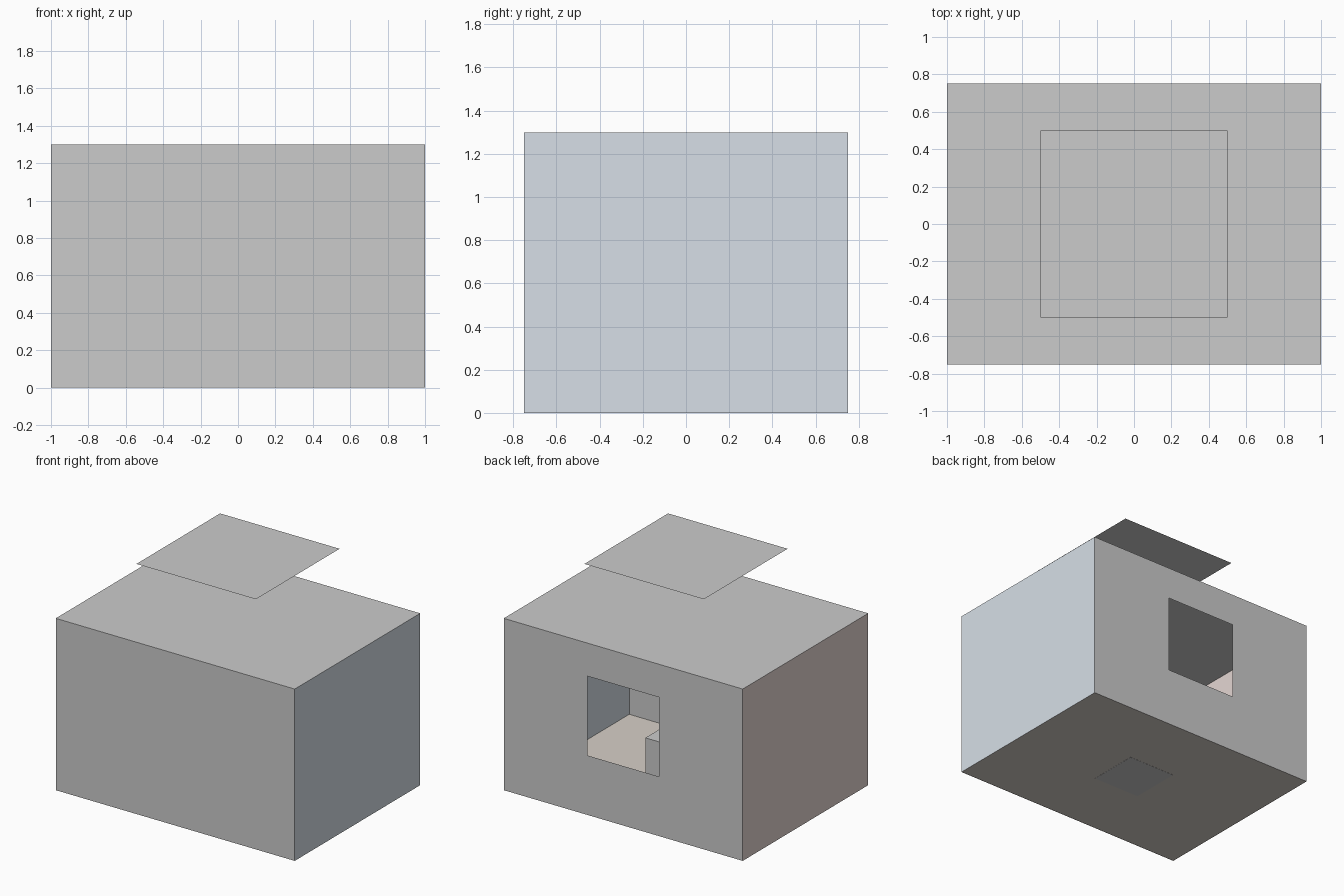
import bpy
import bmesh
from math import radians
from mathutils import Matrix, Vector

if "Cube" in bpy.data.objects:
    bpy.data.objects.remove(bpy.data.objects["Cube"])

W, D, H = 2.0, 1.5, 1.3


def finish(bm, name, color=None):
    mesh = bpy.data.meshes.new(name)
    bm.to_mesh(mesh)
    bm.free()
    obj = bpy.data.objects.new(name, mesh)
    bpy.context.collection.objects.link(obj)
    if color:
        mat = bpy.data.materials.new(name + "_color")
        mat.diffuse_color = (*color, 1)
        mat.use_nodes = True
        mat.node_tree.nodes["Principled BSDF"].inputs["Base Color"].default_value = mat.diffuse_color
        mesh.materials.append(mat)
    return obj


def panel(name, width, height, loc, rot=(0, 0, 0), hole=None, color=None):
    """Flat sheet; an optional centred-offset square hole (cx, cy, size) makes it a frame."""
    bm = bmesh.new()

    def loop(cx, cy, w, h):
        return [bm.verts.new((cx + sx * w / 2, cy + sy * h / 2, 0))
                for sx, sy in ((-1, -1), (1, -1), (1, 1), (-1, 1))]

    outer = loop(0, 0, width, height)
    if hole:
        cx, cy, size = hole
        inner = loop(cx, cy, size, size)
        for i in range(4):
            j = (i + 1) % 4
            bm.faces.new((outer[i], outer[j], inner[j], inner[i]))
    else:
        bm.faces.new(outer)
    obj = finish(bm, name, color)
    obj.location = loc
    obj.rotation_euler = [radians(a) for a in rot]
    return obj


# Room shell: thin sheets
panel("floor", W, D, (0, 0, 0.001), color=(0.68, 0.63, 0.575))
panel("ceiling", W, D, (0, 0, H))
panel("front_wall", W, H, (0, -D / 2, H / 2), (90, 0, 0))
panel("right_wall", D, H, (W / 2, 0, H / 2), (90, 0, 90), color=(0.68, 0.74, 0.80))
panel("left_wall", D, H, (-W / 2, 0, H / 2), (90, 0, -90), color=(0.78, 0.68, 0.65))

# Back wall with a square window opening
panel("back_wall", W, H, (0, D / 2, H / 2), (90, 0, 180), hole=(0, 0.75 - H / 2, 0.6))

# Cube standing on the floor
bm = bmesh.new()
bmesh.ops.create_cube(bm, size=0.4, matrix=Matrix.Translation(Vector((0, 0, 0.2))))
finish(bm, "floor_cube")

# Light panel floating above the room
panel("light_panel", 1.0, 1.0, (0, 0, 1.75))
